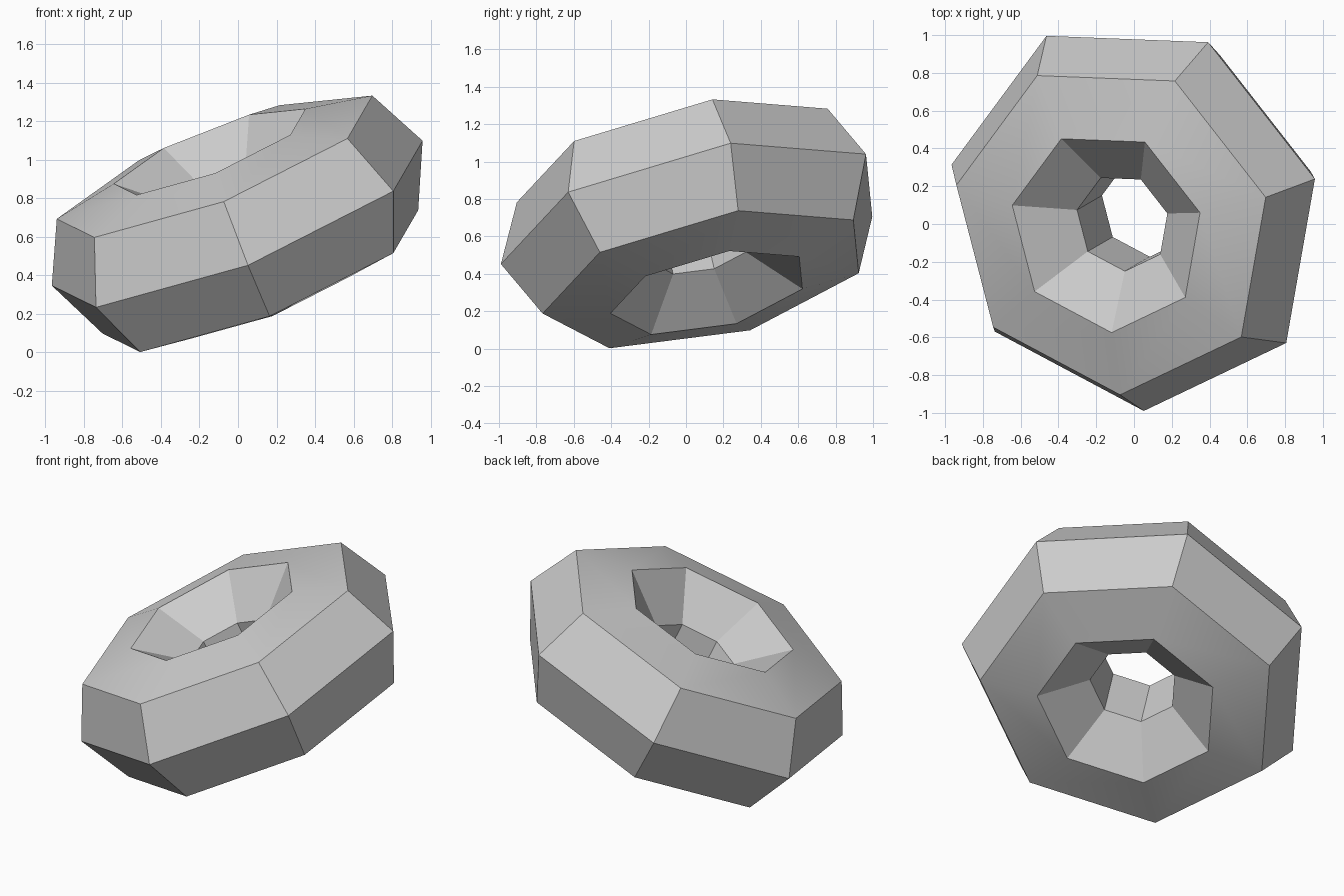
import bpy
import math
from mathutils import Matrix, Vector

cube = bpy.data.objects.get("Cube")
if cube:
    bpy.data.objects.remove(cube, do_unlink=True)

# Plain grey material
grey = bpy.data.materials.new("plain_grey")
grey.use_nodes = True
colour = (0.6, 0.6, 0.6, 1.0)
grey.diffuse_color = colour
grey.node_tree.nodes["Principled BSDF"].inputs["Base Color"].default_value = colour

# Tilt: ring axis, and the direction of its first corner
axis = Vector((-0.363, -0.210, 0.908)).normalized()
first = Vector((0.899, 0.182, 0.402))
first = (first - axis * first.dot(axis)).normalized()
side = axis.cross(first)
tilt = Matrix((first, side, axis)).transposed().to_4x4()

# Seven-sided ring with a seven-sided section
bpy.ops.mesh.primitive_torus_add(major_segments=7, minor_segments=7,
                                 major_radius=0.641, minor_radius=0.419)
ring = bpy.context.object
ring.name = "tilted_ring"
ring.matrix_world = Matrix.Translation((0.006, 0.046, 0.673)) @ tilt
ring.data.materials.append(grey)
bpy.ops.object.shade_smooth_by_angle(angle=math.radians(30))
